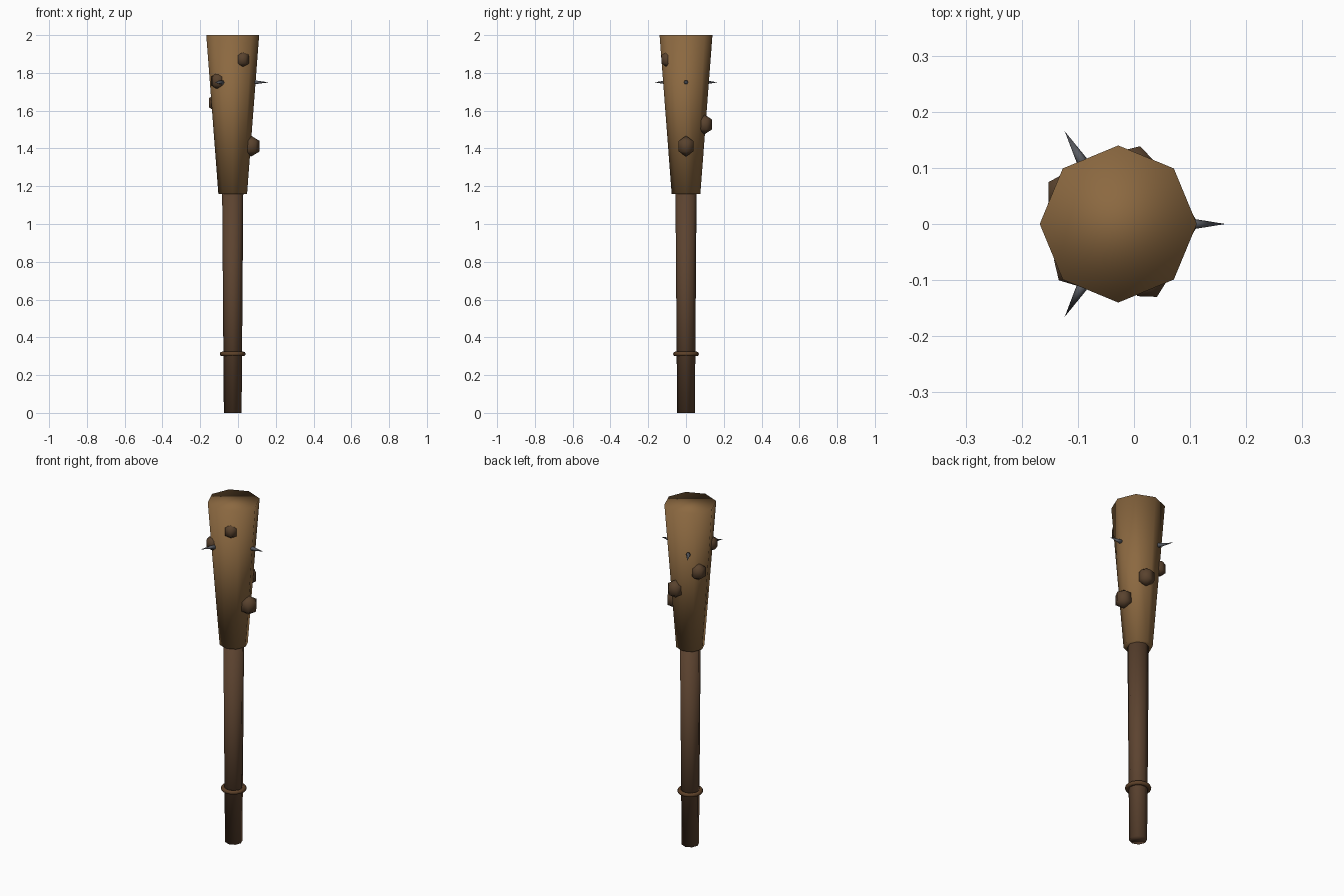
import bpy
import math
from mathutils import Matrix, Vector

cube = bpy.data.objects.get("Cube")
if cube:
    bpy.data.objects.remove(cube, do_unlink=True)

AXIS_X = -0.028
HEAD_LOW, HEAD_HIGH = 1.16, 2.0


def material(name, color):
    mat = bpy.data.materials.new(name)
    mat.use_nodes = True
    mat.diffuse_color = (*color, 1)
    bsdf = mat.node_tree.nodes["Principled BSDF"]
    bsdf.inputs["Base Color"].default_value = (*color, 1)
    bsdf.inputs["Roughness"].default_value = 0.8
    return mat


head_wood = material("light_wood", (0.26, 0.14, 0.052))
handle_wood = material("dark_wood", (0.107, 0.056, 0.029))
knot_wood = material("knot_wood", (0.1, 0.055, 0.027))
ring_leather = material("ring_brown", (0.11, 0.053, 0.022))
spike_metal = material("dark_metal", (0.1, 0.105, 0.12))


def finish(name, mat):
    """Name, colour and smooth the newest object."""
    obj = bpy.context.object
    obj.name = name
    obj.data.materials.append(mat)
    bpy.ops.object.shade_smooth()
    return obj


def polar(radius, angle, z):
    return Vector((AXIS_X + radius * math.cos(angle), radius * math.sin(angle), z))


def tapered(name, low, high, r_low, r_high, mat):
    """Eight-sided upright shaft with corners on the axes."""
    bpy.ops.mesh.primitive_cone_add(
        vertices=8, radius1=r_low, radius2=r_high, depth=high - low,
        location=(AXIS_X, 0, (low + high) / 2))
    return finish(name, mat)


# Shaft and flared head
tapered("handle", 0, HEAD_LOW + 0.02, 0.047, 0.056, handle_wood)
tapered("head", HEAD_LOW, HEAD_HIGH, 0.076, 0.14, head_wood)

# Grip ring
bpy.ops.mesh.primitive_torus_add(
    major_segments=16, minor_segments=8, major_radius=0.057, minor_radius=0.012,
    location=(AXIS_X, 0, 0.312))
finish("grip_ring", ring_leather)

# Knots spiralling up the head, a flat side facing outwards
for i in range(5):
    angle = 1.3 * i
    size = 0.055 - 0.003 * i
    bpy.ops.mesh.primitive_uv_sphere_add(
        segments=6, ring_count=3, radius=size,
        location=polar(0.098 + 0.0035 * i, angle, 1.412 + 0.115 * i),
        rotation=(0, 0, angle + math.pi / 6))
    knot = finish(f"knot_{i + 1}", knot_wood)
    knot.scale = (0.94, 0.94, 1)

# Three spikes around the head
for i in range(3):
    angle = i * math.tau / 3
    bpy.ops.mesh.primitive_cone_add(
        vertices=6, radius1=0.0145, radius2=0, depth=0.09,
        location=polar(0.146, angle, 1.75),
        rotation=(0, math.pi / 2, angle))
    finish(f"spike_{i + 1}", spike_metal)
